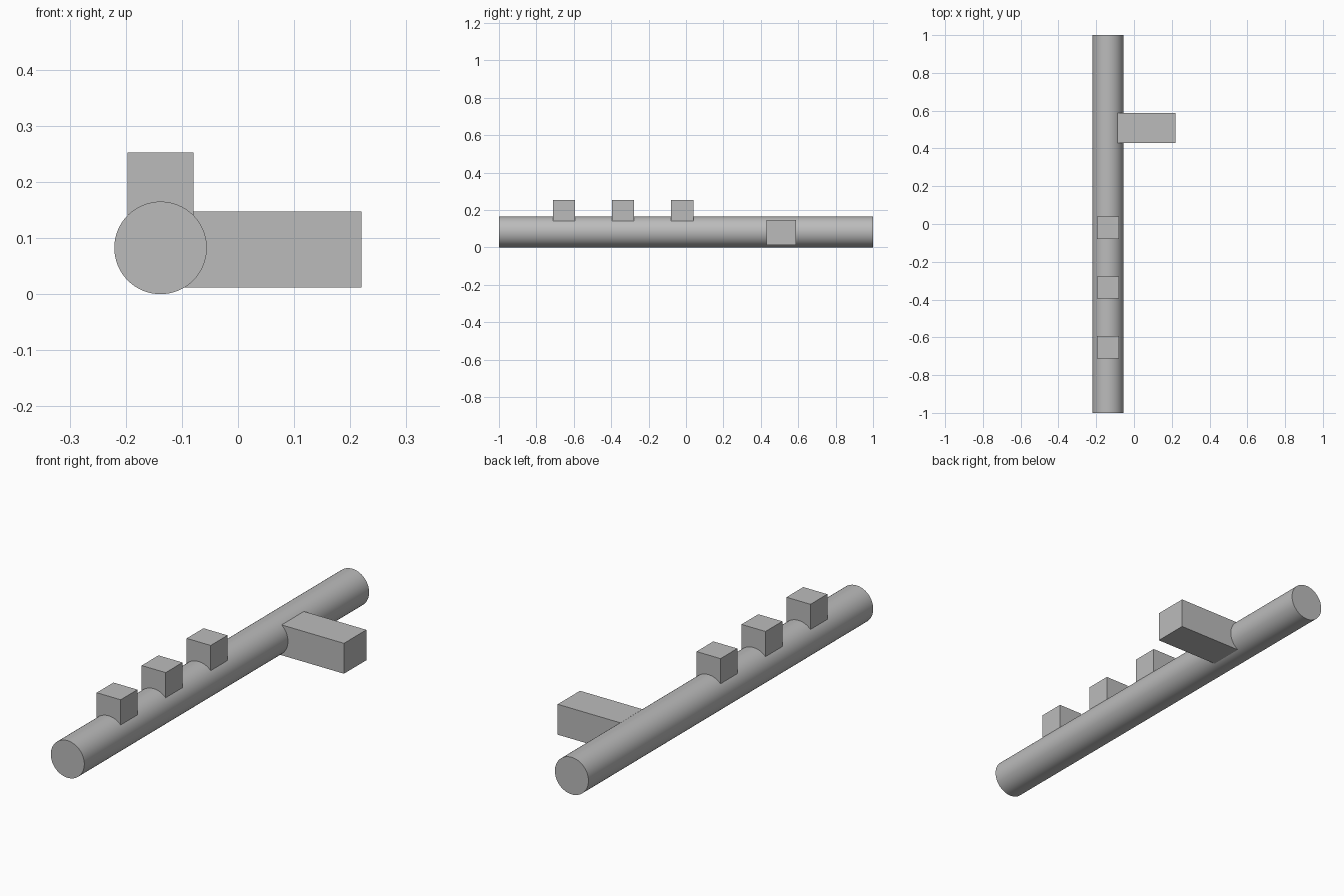
import bpy
import math

cube = bpy.data.objects.get("Cube")
if cube:
    bpy.data.objects.remove(cube, do_unlink=True)

# Single plain grey material
GREY = (0.5, 0.5, 0.5, 1.0)
grey = bpy.data.materials.new("plain_grey")
grey.use_nodes = True
grey.diffuse_color = GREY
for node in grey.node_tree.nodes:
    if node.type == "BSDF_PRINCIPLED":
        node.inputs["Base Color"].default_value = GREY

TUBE_X = -0.138
TUBE_R = 0.0825


def finish(name):
    obj = bpy.context.object
    obj.name = name
    obj.data.materials.append(grey)
    return obj


def box(name, low, high):
    """Axis-aligned box between two corners."""
    centre = [(a + b) / 2 for a, b in zip(low, high)]
    bpy.ops.mesh.primitive_cube_add(size=1, location=centre)
    obj = finish(name)
    obj.scale = [b - a for a, b in zip(low, high)]
    bpy.ops.object.transform_apply(location=False, rotation=False, scale=True)
    return obj


# Long round tube lying front to back
bpy.ops.mesh.primitive_cylinder_add(
    vertices=64, radius=TUBE_R, depth=2,
    location=(TUBE_X, 0, TUBE_R), rotation=(math.pi / 2, 0, 0))
finish("tube")
bpy.ops.object.shade_smooth_by_angle(angle=math.radians(30))

# Three cube keys sunk into the top of the tube
HALF = 0.059
TOP = 0.252
for i in range(3):
    y = -0.652 + 0.316 * i
    box(f"key_{i + 1}",
        (TUBE_X - HALF, y - HALF, TOP - 2 * HALF),
        (TUBE_X + HALF, y + HALF, TOP))

# Rectangular side arm reaching out to the left
box("side_arm", (TUBE_X, 0.43, 0.012), (0.22, 0.587, 0.147))
